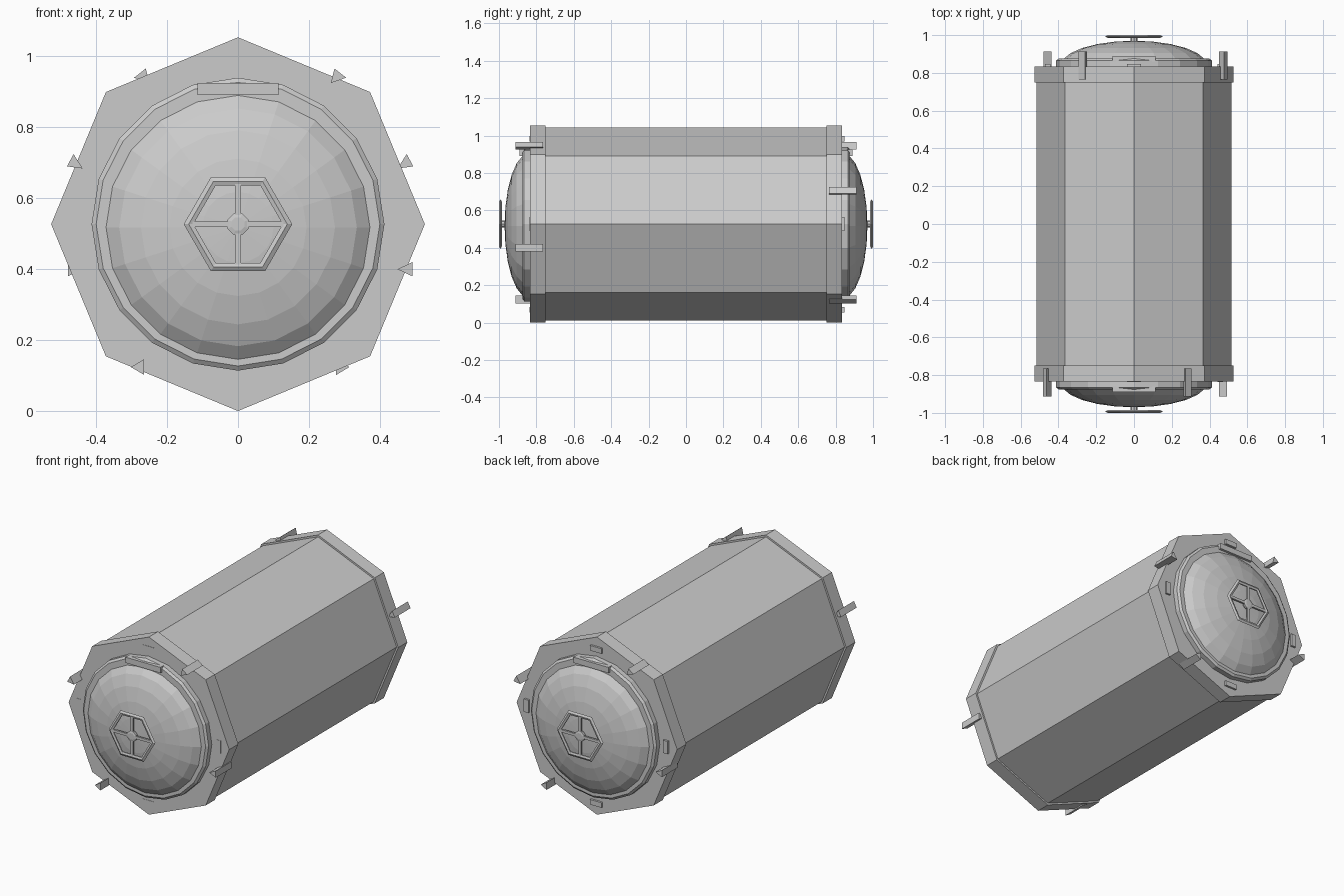
import bpy, bmesh, math
from math import sin, cos, pi, radians

if "Cube" in bpy.data.objects:
    bpy.data.objects.remove(bpy.data.objects["Cube"])

CZ = 0.527  # height of the long axis


def finish(name, bm, turn=False):
    """Turn a bmesh into an object; turn=True rotates it to the front end."""
    if turn:
        for v in bm.verts:
            v.co.x, v.co.y = -v.co.x, -v.co.y
    bmesh.ops.remove_doubles(bm, verts=bm.verts, dist=1e-5)
    bmesh.ops.recalc_face_normals(bm, faces=bm.faces)
    me = bpy.data.meshes.new(name)
    bm.to_mesh(me)
    bm.free()
    ob = bpy.data.objects.new(name, me)
    bpy.context.collection.objects.link(ob)
    return ob


def lathe(name, profile, n, turn=False, phase=0.0, closed=False, z=CZ):
    """Revolve (radius, y) points about the long axis with n flat sides."""
    bm = bmesh.new()
    rings = [[bm.verts.new((r * sin(phase + 2 * pi * i / n), y,
                            z + r * cos(phase + 2 * pi * i / n)))
              for i in range(n)] for r, y in profile]
    pairs = list(zip(rings, rings[1:]))
    if closed:
        pairs.append((rings[-1], rings[0]))
    else:
        bm.faces.new(rings[0])
        bm.faces.new(rings[-1])
    for a, b in pairs:
        for i in range(n):
            j = (i + 1) % n
            bm.faces.new((a[i], a[j], b[j], b[i]))
    return finish(name, bm, turn)


def prism(name, pts, y0, y1, turn=False):
    """Extrude an (x, z) outline between two y positions."""
    bm = bmesh.new()
    a = [bm.verts.new((x, y0, z)) for x, z in pts]
    b = [bm.verts.new((x, y1, z)) for x, z in pts]
    bm.faces.new(a)
    bm.faces.new(b)
    for i in range(len(pts)):
        j = (i + 1) % len(pts)
        bm.faces.new((a[i], a[j], b[j], b[i]))
    return finish(name, bm, turn)


def box(name, x, z, w, h, y0, y1, turn=False):
    pts = [(x - w, z - h), (x + w, z - h), (x + w, z + h), (x - w, z + h)]
    return prism(name, pts, y0, y1, turn)


# Octagonal tank body
lathe("tank_body", [(0.516, -0.80), (0.516, 0.80)], 8)

# Outlines of the triangular corner lugs, as seen from the front
LUGS = [
    [(0.272, 0.966), (0.305, 0.94), (0.262, 0.925)],
    [(0.492, 0.42), (0.45, 0.40), (0.492, 0.38)],
    [(-0.302, 0.124), (-0.265, 0.146), (-0.265, 0.102)],
    [(-0.464, 0.725), (-0.482, 0.69), (-0.438, 0.684)],
]

for turn in (True, False):
    end = "front_" if turn else "back_"
    # Octagonal end collar
    lathe(end + "collar", [(0.527, 0.75), (0.527, 0.835)], 8, turn)
    # Seat ring and domed hatch
    lathe(end + "hatch_ring", [(0.413, 0.82), (0.413, 0.865), (0.40, 0.875),
                               (0.36, 0.875)], 20, turn)
    dome = [(0.387 * sin(radians(t)), 0.84 + 0.13 * cos(radians(t)))
            for t in (90, 75, 60, 45, 30, 15, 1)]
    lathe(end + "dome", dome, 20, turn, z=0.518)
    # Hinge bar above the dome
    box(end + "hinge_bar", 0.0, 0.908, 0.114, 0.017, 0.86, 0.89, turn)

    # Hexagonal hand wheel: rim, spokes, hub and stem
    lathe(end + "wheel_rim", [(0.153, 0.9925), (0.139, 1.0), (0.126, 0.996),
                              (0.126, 0.989), (0.139, 0.985)],
          6, turn, pi / 6, True)
    box(end + "wheel_spoke_wide", 0, CZ, 0.128, 0.008, 0.987, 0.998, turn)
    box(end + "wheel_spoke_tall", 0, CZ, 0.008, 0.114, 0.987, 0.998, turn)
    lathe(end + "wheel_hub", [(0.032, 0.984), (0.032, 0.997), (0.02, 1.0)],
          8, turn, pi / 8)
    lathe(end + "wheel_stem", [(0.018, 0.95), (0.018, 0.99)], 8, turn)

    # Triangular lugs around the collar
    for i, tri in enumerate(LUGS):
        shift = 0 if turn else -0.012
        pts = [((-x if turn else x) + 0, z) for x, z in tri]
        if not turn:
            pts = [(x - shift, z) for x, z in [(-x, z) for x, z in tri]]
        prism(f"{end}lug_{i + 1}", pts, 0.765, 0.912, turn)

    # Four small tabs on the collar face
    top = 0.837 if turn else 0.847
    for i in range(4):
        a = i * pi / 2
        w, h = (0.038, 0.015) if i % 2 == 0 else (0.015, 0.038)
        box(f"{end}tab_{i + 1}", 0.457 * sin(a), CZ + 0.457 * cos(a),
            w, h, 0.82, top, turn)
